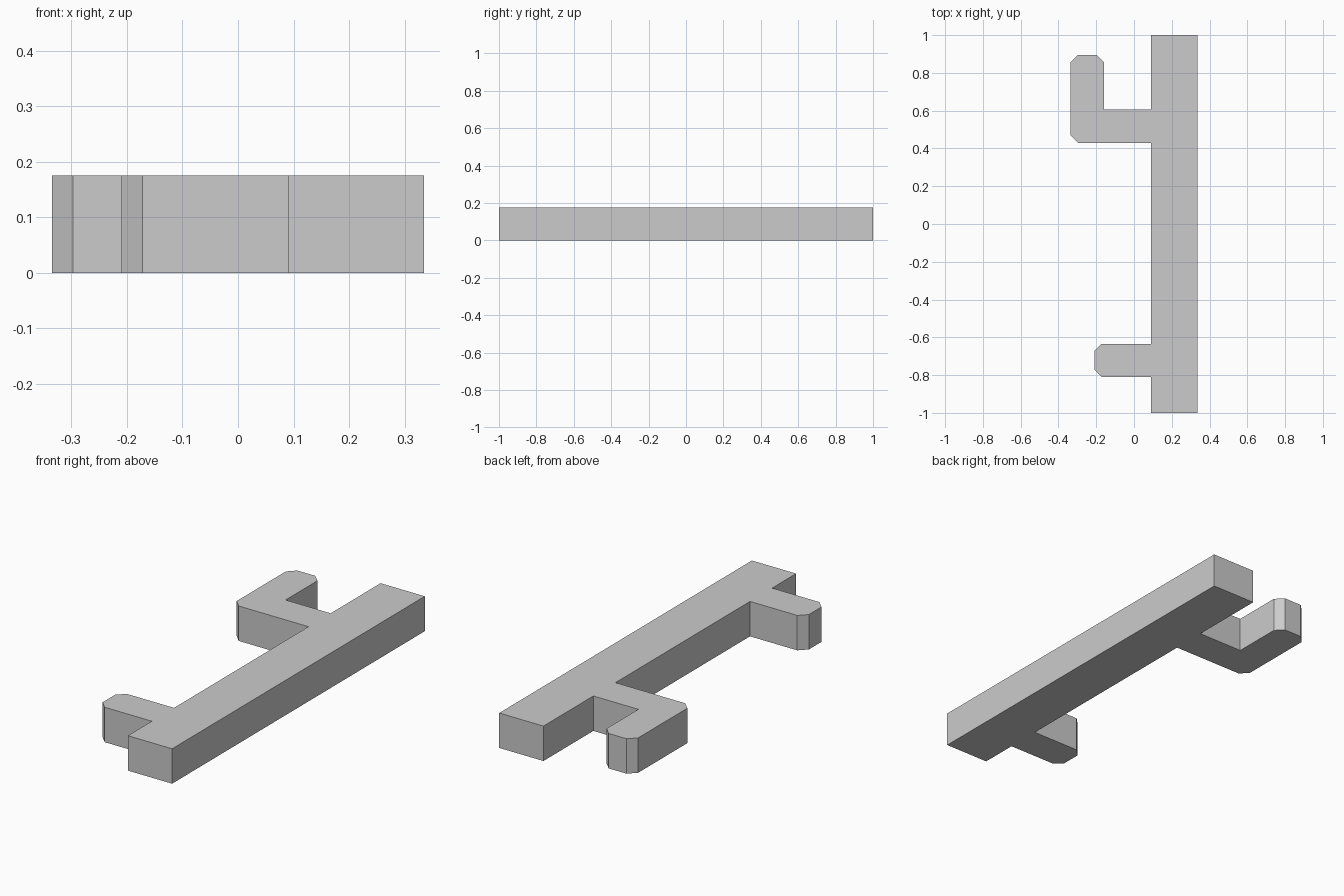
import bpy
import bmesh

HEIGHT = 0.175
CHAMFER = 0.038

cube = bpy.data.objects.get("Cube")
if cube:
    bpy.data.objects.remove(cube, do_unlink=True)

grey = bpy.data.materials.new("plain grey")
grey.use_nodes = True
colour = (0.6, 0.6, 0.6, 1)
grey.diffuse_color = colour
grey.node_tree.nodes["Principled BSDF"].inputs["Base Color"].default_value = colour

# Outline corners, counter-clockwise: x, y, chamfered
bar_left, bar_right = 0.09, 0.335
outline = [
    (bar_left, -1, False), (bar_right, -1, False),
    (bar_right, 1, False), (bar_left, 1, False),
    # hooked arm
    (bar_left, 0.605, False), (-0.16, 0.605, False),
    (-0.16, 0.895, True), (-0.335, 0.895, True),
    (-0.335, 0.43, True), (bar_left, 0.43, False),
    # short peg
    (bar_left, -0.635, False), (-0.21, -0.635, True),
    (-0.21, -0.81, True), (bar_left, -0.81, False),
]

# Extrude the outline into one solid
bm = bmesh.new()
base = bm.faces.new([bm.verts.new((x, y, 0)) for x, y, _ in outline])
cut_corners = {(x, y) for x, y, cut in outline if cut}
side = bmesh.ops.extrude_face_region(bm, geom=[base], use_keep_orig=True)
top_verts = [v for v in side["geom"] if isinstance(v, bmesh.types.BMVert)]
bmesh.ops.translate(bm, verts=top_verts, vec=(0, 0, HEIGHT))


def is_cut(vert):
    return any(abs(vert.co.x - x) < 1e-4 and abs(vert.co.y - y) < 1e-4
               for x, y in cut_corners)


# Chamfer the marked upright edges
upright = [e for e in bm.edges
           if abs(e.verts[0].co.z - e.verts[1].co.z) > 0.1 and is_cut(e.verts[0])]
bmesh.ops.bevel(bm, geom=upright, offset=CHAMFER, offset_type='OFFSET',
                segments=1, affect='EDGES')
bmesh.ops.recalc_face_normals(bm, faces=bm.faces)

mesh = bpy.data.meshes.new("hooked_bar")
bm.to_mesh(mesh)
bm.free()
mesh.materials.append(grey)
hooked_bar = bpy.data.objects.new("hooked_bar", mesh)
bpy.context.collection.objects.link(hooked_bar)
